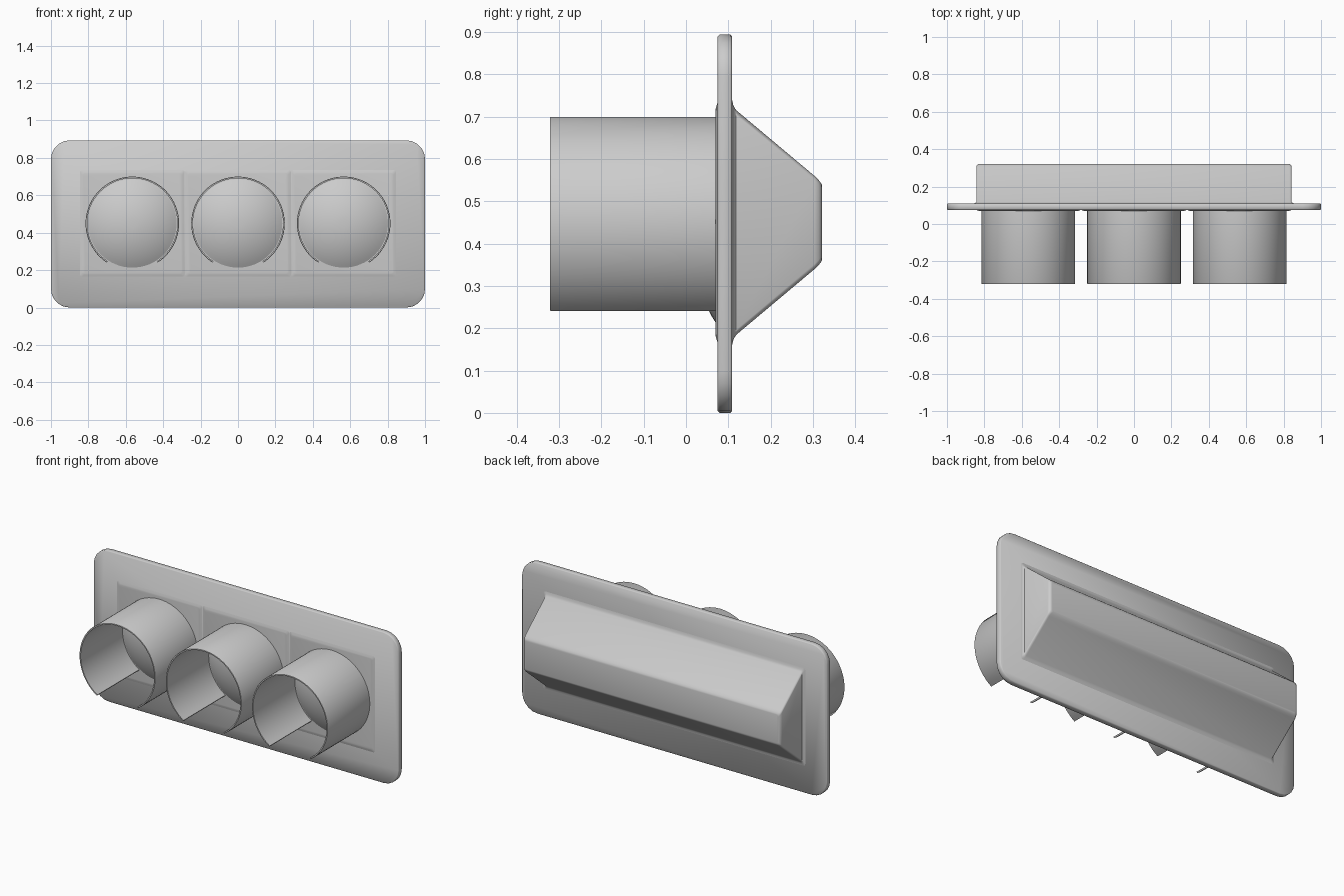
import bpy, bmesh
from math import sin, cos, pi, radians, sqrt

if "Cube" in bpy.data.objects:
    bpy.data.objects.remove(bpy.data.objects["Cube"])

CZ = 0.447          # height of the plate centre
LENS_Z = 0.45       # height of the lens centres


def make(name, bm, angle=30):
    bmesh.ops.recalc_face_normals(bm, faces=bm.faces)
    me = bpy.data.meshes.new(name)
    bm.to_mesh(me)
    bm.free()
    ob = bpy.data.objects.new(name, me)
    bpy.context.collection.objects.link(ob)
    bpy.ops.object.select_all(action='DESELECT')
    ob.select_set(True)
    bpy.context.view_layer.objects.active = ob
    bpy.ops.object.shade_smooth_by_angle(angle=radians(angle))
    return ob


def loft(rings, closed=False, cap=True):
    """Skin a list of equal-length rings; closed joins last ring to first."""
    bm = bmesh.new()
    vs = [[bm.verts.new(p) for p in r] for r in rings]
    n = len(vs[0])
    pairs = list(zip(vs, vs[1:])) + ([(vs[-1], vs[0])] if closed else [])
    for a, b in pairs:
        for i in range(n):
            j = (i + 1) % n
            bm.faces.new((a[i], a[j], b[j], b[i]))
    if cap and not closed:
        bm.faces.new(vs[0])
        bm.faces.new(vs[-1])
    return bm


def rounded_rect(cx, cz, hx, hz, r, y, seg=5):
    pts = []
    for k, (sx, sz) in enumerate([(1, 1), (-1, 1), (-1, -1), (1, -1)]):
        for i in range(seg + 1):
            a = (k + i / seg) * pi / 2
            pts.append((cx + sx * (hx - r) + r * cos(a), y,
                        cz + sz * (hz - r) + r * sin(a)))
    return pts


# Backing plate with softened rim
E = 0.004
make("backing_plate", loft([
    rounded_rect(0, CZ, 1 - d, CZ - d, 0.1 - d, y)
    for y, d in [(0.075, E), (0.075 + E, 0), (0.109 - E, 0), (0.109, E)]]), 50)

# Tapered rear housing with flared foot
make("rear_housing", loft([
    rounded_rect(0, LENS_Z, hx, hz, 0.012, y, 3)
    for y, hx, hz in [(0.100, 0.862, 0.292), (0.109, 0.858, 0.290),
                      (0.112, 0.848, 0.277), (0.118, 0.843, 0.266),
                      (0.304, 0.843, 0.110), (0.314, 0.840, 0.100),
                      (0.320, 0.834, 0.092), (0.322, 0.828, 0.086)]]), 35)


def signal_lens(cx, label):
    # Convex lens cap
    R, rad, n = 0.45, 0.245, 64
    rings = []
    for i in range(10):
        r = rad * (1 - i / 10)
        y = 0.075 - (sqrt(R * R - r * r) - sqrt(R * R - rad * rad))
        rings.append([(cx + r * cos(2 * pi * k / n), y,
                       LENS_Z + r * sin(2 * pi * k / n)) for k in range(n)])
    make(label + "_lens", loft(rings), 40)


def visor(cx, label):
    # Thin tunnel hood, open along the bottom
    gap, n = radians(33), 56
    rings = []
    for i in range(n + 1):
        a = -pi / 2 + gap + (2 * pi - 2 * gap) * i / n
        rings.append([(cx + r * cos(a), y, LENS_Z + r * sin(a))
                      for r, y in [(0.25, 0.08), (0.25, -0.318), (0.248, -0.322),
                                   (0.241, -0.322), (0.241, 0.08)]])
    make(label + "_visor", loft(rings), 40)


for cx, hx, label in [(-0.565, 0.28, "left"), (0, 0.283, "middle"), (0.565, 0.28, "right")]:
    # Shallow raised door panel around each lens
    make(label + "_door", loft([
        rounded_rect(cx, LENS_Z, hx - d, 0.285 - d, 0.012, y, 3)
        for y, d in [(0.078, 0), (0.075, 0), (0.071, 0.012), (0.070, 0.018)]]), 35)
    signal_lens(cx, label)
    visor(cx, label)
